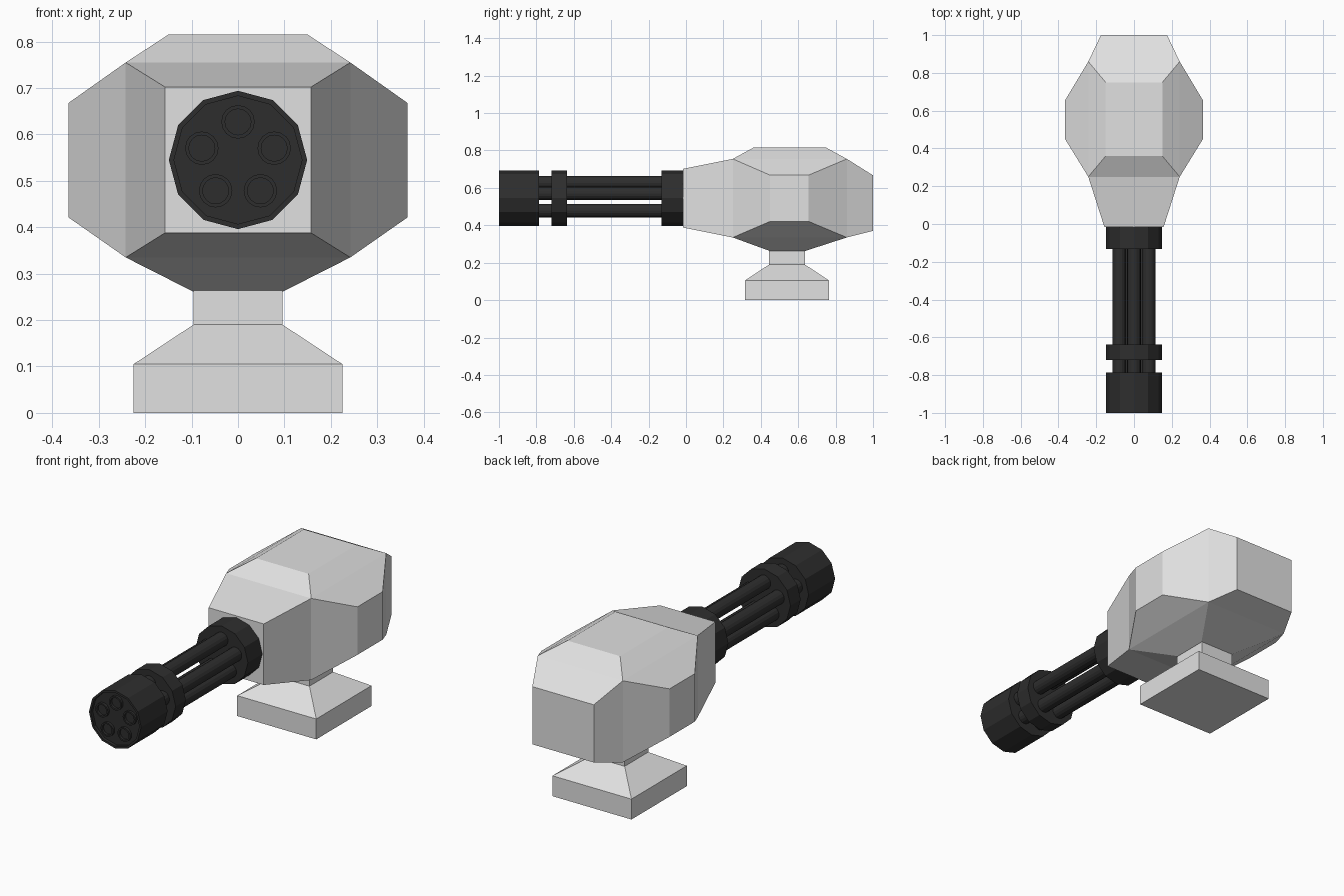
import bpy, bmesh, math
from mathutils import Vector

if "Cube" in bpy.data.objects:
    bpy.data.objects.remove(bpy.data.objects["Cube"])


def material(name, v):
    m = bpy.data.materials.new(name)
    m.diffuse_color = (v, v, v, 1)
    m.use_nodes = True
    m.node_tree.nodes["Principled BSDF"].inputs["Base Color"].default_value = m.diffuse_color
    return m


GREY = material("light_grey", 0.75)
BLACK = material("gun_black", 0.027)
AXIS_Z = 0.545


def finish(bm, name, mat):
    bmesh.ops.recalc_face_normals(bm, faces=bm.faces)
    me = bpy.data.meshes.new(name)
    bm.to_mesh(me)
    bm.free()
    me.materials.append(mat)
    ob = bpy.data.objects.new(name, me)
    bpy.context.collection.objects.link(ob)
    return ob


def lathe_y(name, profile, sides, cx, cz, mat):
    """Closed (radius, y) profile swept round a y-parallel axis; radius 0 makes a pole."""
    bm = bmesh.new()
    rings = []
    for r, y in profile:
        if r == 0:
            rings.append([bm.verts.new((cx, y, cz))] * sides)
        else:
            rings.append([bm.verts.new((cx + r * math.sin(2 * math.pi * i / sides), y,
                                        cz + r * math.cos(2 * math.pi * i / sides)))
                          for i in range(sides)])
    for a, b in zip(rings, rings[1:]):
        for i in range(sides):
            j = (i + 1) % sides
            bm.faces.new(list(dict.fromkeys((a[i], a[j], b[j], b[i]))))
    return finish(bm, name, mat)


# Housing: a box core with a tapered cap on each of its six sides
core_lo, core_hi = (-0.242, 0.25, 0.335), (0.242, 0.86, 0.755)
caps = [  # axis, high side?, cap minimum, cap maximum
    (1, 0, (-0.157, -0.015, 0.388), (0.157, -0.015, 0.702)),
    (1, 1, (-0.175, 1.0, 0.37), (0.175, 1.0, 0.667)),
    (0, 0, (-0.365, 0.45, 0.421), (-0.365, 0.655, 0.668)),
    (0, 1, (0.365, 0.45, 0.421), (0.365, 0.655, 0.668)),
    (2, 0, (-0.098, 0.45, 0.262), (0.098, 0.635, 0.262)),
    (2, 1, (-0.15, 0.36, 0.815), (0.15, 0.75, 0.815)),
]
bm = bmesh.new()
core = {(i, j, k): bm.verts.new(((core_lo, core_hi)[i][0], (core_lo, core_hi)[j][1],
                                 (core_lo, core_hi)[k][2]))
        for i in (0, 1) for j in (0, 1) for k in (0, 1)}
for axis, side, lo, hi in caps:
    outer, inner = [], []
    for u, v in ((0, 0), (1, 0), (1, 1), (0, 1)):
        key = [u, v]
        key.insert(axis, side)
        outer.append(core[tuple(key)])
        inner.append(bm.verts.new([(lo, hi)[key[n]][n] for n in range(3)]))
    bm.faces.new(inner)
    for n in range(4):
        m = (n + 1) % 4
        bm.faces.new((outer[n], outer[m], inner[m], inner[n]))
finish(bm, "housing", GREY)

# Pedestal: square base, sloped shoulder and neck
bm = bmesh.new()
rings = []
for h, z in ((0.225, 0), (0.225, 0.105), (0.096, 0.19), (0.096, 0.267)):
    rings.append([bm.verts.new((sx * h, 0.54 + sy * h, z))
                  for sx, sy in ((-1, -1), (1, -1), (1, 1), (-1, 1))])
bm.faces.new(rings[0])
bm.faces.new(rings[-1])
for a, b in zip(rings, rings[1:]):
    for n in range(4):
        m = (n + 1) % 4
        bm.faces.new((a[n], a[m], b[m], b[n]))
finish(bm, "pedestal", GREY)

# Barrel collars; the muzzle one has a thin rim around a shallow recess
R = 0.149
lathe_y("muzzle_collar", [(0, -0.985), (0.138, -0.985), (0.138, -1.0), (R, -1.0),
                          (R, -0.785), (0, -0.785)], 12, 0, AXIS_Z, BLACK)
for name, y0, y1 in (("middle_collar", -0.72, -0.637), ("rear_collar", -0.132, -0.012)):
    lathe_y(name, [(0, y0), (R, y0), (R, y1), (0, y1)], 12, 0, AXIS_Z, BLACK)

# Five hollow barrels around the axis
for i in range(5):
    a = 2 * math.pi * i / 5
    lathe_y(f"barrel_{i + 1}", [(0, -0.93), (0.028, -0.93), (0.028, -0.998), (0.036, -0.998),
                                (0.036, -0.03), (0, -0.03)], 16,
            0.082 * math.sin(a), AXIS_Z + 0.082 * math.cos(a), BLACK)
